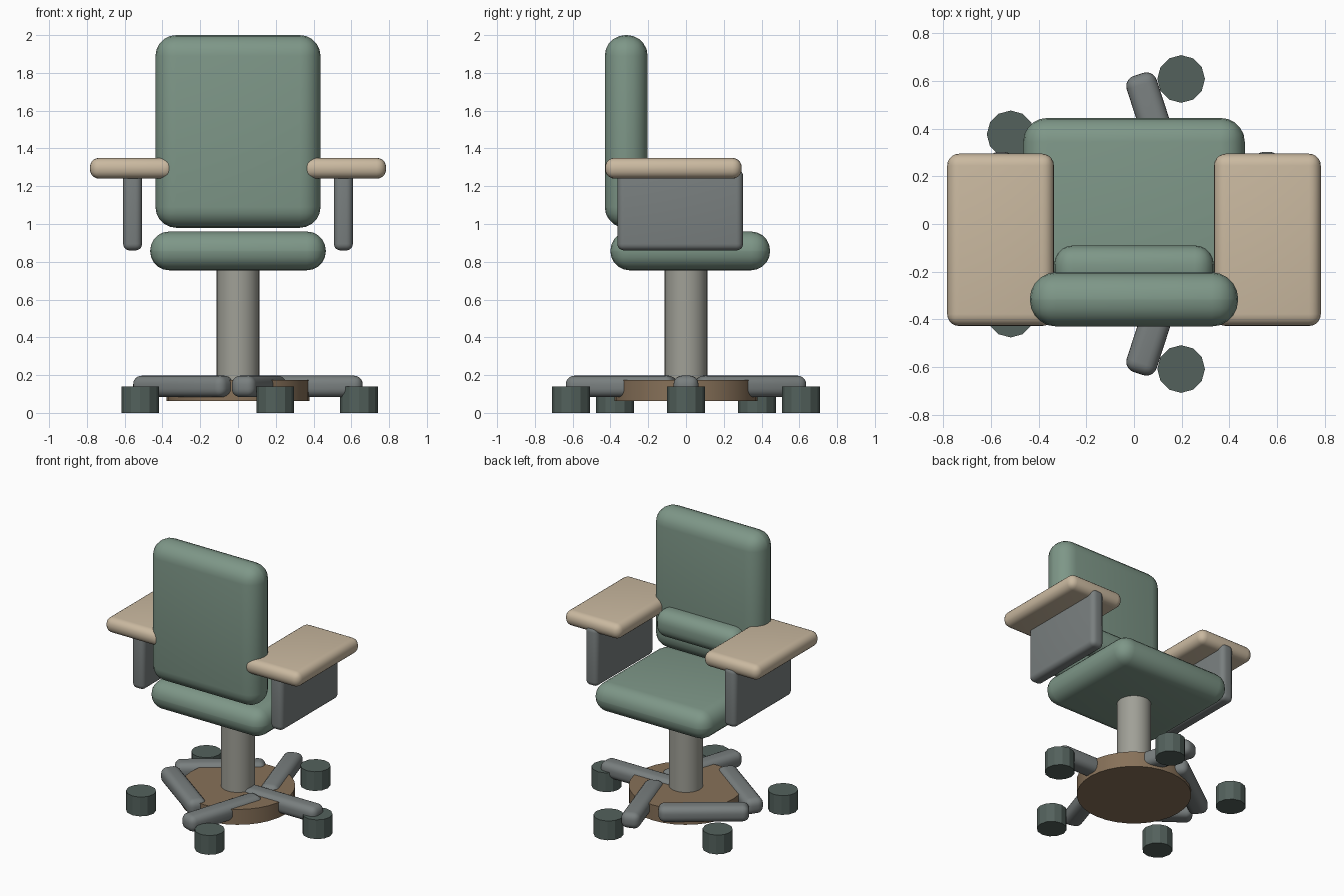
import bpy, math

if "Cube" in bpy.data.objects:
    bpy.data.objects.remove(bpy.data.objects["Cube"])


def material(name, r, g, b):
    m = bpy.data.materials.new(name)
    lin = [((c / 255 + 0.055) / 1.055) ** 2.4 for c in (r, g, b)]
    m.diffuse_color = (*lin, 1)
    m.use_nodes = True
    m.node_tree.nodes["Principled BSDF"].inputs["Base Color"].default_value = m.diffuse_color
    return m


GREEN = material("sage fabric", 126, 151, 136)
BEIGE = material("beige pad", 202, 185, 160)
GREY = material("grey metal", 121, 127, 127)
STEEL = material("pale post", 160, 160, 151)
DARK = material("dark caster", 83, 97, 92)
BROWN = material("brown base", 135, 113, 89)


def finish(ob, name, mat):
    ob.name = name
    ob.data.materials.append(mat)
    bpy.ops.object.shade_smooth_by_angle(angle=math.radians(29))
    return ob


def rounded_box(name, mat, lo, hi, radius, segments=5, turn=0):
    """Box between two corners with rounded edges, turned about its own centre."""
    centre = [(a + b) / 2 for a, b in zip(lo, hi)]
    bpy.ops.mesh.primitive_cube_add(size=1, location=centre)
    ob = bpy.context.object
    ob.scale = [b - a for a, b in zip(lo, hi)]
    bpy.ops.object.transform_apply(location=False, rotation=False, scale=True)
    ob.rotation_euler.z = turn
    bevel = ob.modifiers.new("rounding", 'BEVEL')
    bevel.width = radius
    bevel.segments = segments
    bpy.ops.object.modifier_apply(modifier=bevel.name)
    return finish(ob, name, mat)


def cylinder(name, mat, x, y, z0, z1, radius, sides):
    bpy.ops.mesh.primitive_cylinder_add(vertices=sides, radius=radius, depth=z1 - z0,
                                        location=(x, y, (z0 + z1) / 2))
    return finish(bpy.context.object, name, mat)


# Cushions
rounded_box("seat", GREEN, (-0.465, -0.4, 0.755), (0.465, 0.445, 0.96), 0.1)
rounded_box("backrest", GREEN, (-0.437, -0.43, 0.98), (0.437, -0.203, 2.0), 0.11)
rounded_box("lumbar_pillow", GREEN, (-0.335, -0.28, 1.13), (0.335, -0.09, 1.325), 0.08)

# Armrests and their side panels
for side, label in ((-1, "left"), (1, "right")):
    x = side * 0.56
    rounded_box(label + "_armrest", BEIGE, (x - 0.224, -0.428, 1.24),
                (x + 0.224, 0.295, 1.35), 0.05)
    x = side * 0.558
    rounded_box(label + "_arm_panel", GREY, (x - 0.05, -0.363, 0.86),
                (x + 0.05, 0.302, 1.29), 0.035)

# Post and round base
cylinder("post", STEEL, 0, 0, 0.15, 0.8, 0.113, 32)
cylinder("base_disc", BROWN, 0, 0, 0.063, 0.175, 0.378, 32)

# Five legs, each turned the opposite way to its position, and five casters
for i in range(5):
    a = i * math.tau / 5
    c, s = math.cos(a), math.sin(a)
    x, y = 0.36 * c, 0.36 * s
    rounded_box(f"leg_{i + 1}", GREY, (x - 0.3, y - 0.066, 0.083),
                (x + 0.3, y + 0.066, 0.197), 0.045, turn=-a)
    cylinder(f"caster_{i + 1}", DARK, 0.64 * c, 0.64 * s, 0, 0.14, 0.1, 12)
